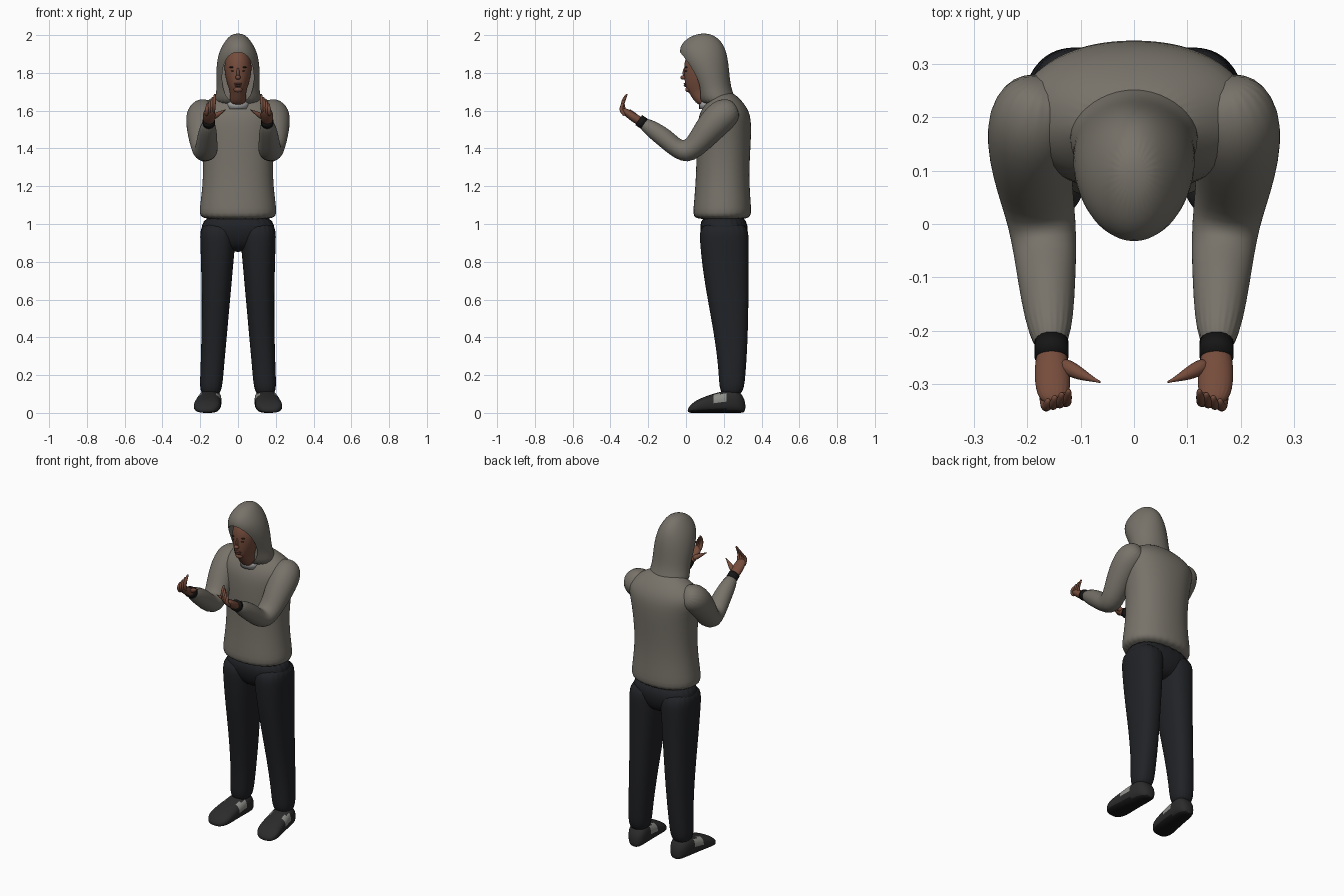
import bpy
import math
from mathutils import Vector

cube = bpy.data.objects.get("Cube")
if cube:
    bpy.data.objects.remove(cube, do_unlink=True)

X, Y, Z = Vector((1, 0, 0)), Vector((0, 1, 0)), Vector((0, 0, 1))


def material(name, red, green, blue):
    mat = bpy.data.materials.new(name)
    mat.use_nodes = True
    colour = (red, green, blue, 1)
    mat.diffuse_color = colour
    bsdf = next(node for node in mat.node_tree.nodes if node.type == "BSDF_PRINCIPLED")
    bsdf.inputs["Base Color"].default_value = colour
    return mat


FABRIC = material("hoodie grey", .185, .17, .143)
TROUSER = material("trouser black", .015, .016, .019)
SHOE = material("shoe charcoal", .024, .024, .024)
SOLE = material("sole black", .008, .008, .008)
PATCH = material("shoe patch grey", .27, .27, .25)
SKIN = material("brown skin", .18, .073, .045)
LIP = material("lip brown", .12, .045, .032)
HAIR = material("brow dark brown", .03, .015, .01)
SHIRT = material("shirt light grey", .4, .4, .4)


def signed_power(value, exponent):
    return math.copysign(abs(value) ** exponent, value)


def loft(name, sections, mats, axis=None, sides=20, power=2, mirror=False, levels=2):
    """Skin superellipse sections (centre, rx, ry), square to the path or to a fixed axis."""
    centres = [Vector(section[0]) for section in sections]
    verts, faces, last = [], [], len(sections) - 1
    for i, (_, rx, ry) in enumerate(sections):
        along = axis or (centres[min(i + 1, last)] - centres[max(i - 1, 0)]).normalized()
        across = Y if abs(along.x) > .8 else X
        across = (across - across.dot(along) * along).normalized()
        up = along.cross(across)
        for k in range(sides):
            angle = math.tau * k / sides
            p = signed_power(math.cos(angle), 2 / power) * rx
            q = signed_power(math.sin(angle), 2 / power) * ry
            verts.append(centres[i] + across * p + up * q)
    for i in range(last):
        start, end = i * sides, (i + 1) * sides
        for k in range(sides):
            following = (k + 1) % sides
            faces.append((start + k, start + following, end + following, end + k))
    faces.append(tuple(reversed(range(sides))))
    faces.append(tuple(range(last * sides, len(verts))))
    mesh = bpy.data.meshes.new(name)
    mesh.from_pydata(verts, [], faces)
    for mat in mats:
        mesh.materials.append(mat)
    for face in mesh.polygons:
        face.use_smooth = True
    part = bpy.data.objects.new(name, mesh)
    bpy.context.collection.objects.link(part)
    if mirror:
        part.modifiers.new("Mirror", "MIRROR").use_mirror_merge = False
    if levels:
        smooth = part.modifiers.new("Smooth", "SUBSURF")
        smooth.levels = smooth.render_levels = levels
    return part


def body(name, rows, mat, **options):
    """Upright centred form from rows of height, half width, front and back."""
    sections = [((0, (front + back) / 2, z), half, (back - front) / 2)
                for z, half, front, back in rows]
    return loft(name, sections, [mat], axis=Z, **options)


def tube(name, path, mat, **options):
    """Mirrored round limb from points of x, y, z and radius."""
    sections = [((x, y, z), radius, radius) for x, y, z, radius in path]
    return loft(name, sections, [mat], mirror=True, **options)


def ball(name, centre, radii, mat, mirror=False):
    sections = []
    for i in range(7):
        angle = math.pi * (i + .2) / 6.4
        width = math.sin(angle)
        centre_here = Vector(centre) - Z * radii[2] * math.cos(angle)
        sections.append((centre_here, radii[0] * width, radii[1] * width))
    return loft(name, sections, [mat], axis=Z, sides=12, mirror=mirror, levels=1)


# Hoodie body, from hem to neck
body("hoodie_body", [
    (1.02, .2, .04, .34), (1.06, .21, .035, .35), (1.25, .178, .055, .33),
    (1.5, .2, .055, .35), (1.6, .24, .07, .34), (1.67, .14, .13, .28),
    (1.7, .08, .15, .24)], FABRIC, sides=28, power=2.2)

# Sleeves, bent at the elbow
tube("sleeve", [
    (.17, .27, 1.62, .05), (.19, .2, 1.59, .095), (.195, .1, 1.48, .075),
    (.17, 0, 1.35, .064), (.164, -.1, 1.45, .056), (.155, -.25, 1.55, .037)], FABRIC)
tube("cuff_lining", [(.155, -.22, 1.53, .032), (.155, -.25, 1.55, .032)], SOLE, levels=0)

# Hood with a face opening
hood = body("hood", [
    (1.62, .14, .07, .29), (1.7, .11, .06, .24), (1.8, .118, .01, .23),
    (1.9, .108, -.045, .22), (1.97, .07, -.02, .19), (2.01, .03, .06, .13)],
    FABRIC, sides=28)
cutter = loft("hood_cutter", [((0, y, 1.775), .084, .134) for y in (.1, -.2)],
              [FABRIC], axis=-Y, sides=40, power=2.2, levels=0)
cutter.hide_render = True
cut = hood.modifiers.new("Opening", "BOOLEAN")
cut.operation, cut.object = "DIFFERENCE", cutter
bpy.ops.object.select_all(action="DESELECT")
bpy.context.view_layer.objects.active = hood
hood.select_set(True)
for modifier_name in ("Smooth", "Opening"):
    bpy.ops.object.modifier_apply(modifier=modifier_name)
bpy.data.objects.remove(cutter, do_unlink=True)
bpy.ops.object.shade_smooth_by_angle(angle=math.radians(40))

# Head and face
body("head", [
    (1.62, .05, .06, .17), (1.69, .04, .02, .15), (1.72, .05, -.005, .16),
    (1.8, .075, -.012, .17), (1.88, .07, -.01, .17), (1.94, .03, .04, .13)],
    SKIN, sides=24)
ball("nose_bridge", (0, -.005, 1.8), (.009, .014, .03), SKIN)
ball("nose_tip", (0, -.014, 1.776), (.016, .018, .012), SKIN)
ball("upper_lip", (0, -.002, 1.742), (.023, .011, .006), LIP)
ball("lower_lip", (0, -.002, 1.732), (.02, .011, .006), LIP)
ball("chin", (0, .012, 1.712), (.025, .017, .015), SKIN)
ball("eye", (.028, .002, 1.81), (.012, .007, .004), HAIR, mirror=True)
ball("brow", (.03, .002, 1.83), (.018, .008, .004), HAIR, mirror=True)
body("shirt_collar", [(1.61, .06, .07, .18), (1.655, .06, .07, .18)], SHIRT, levels=0)

# Palms
loft("palm", [
    ((.155, -.22, 1.53), .025, .022), ((.154, -.28, 1.565), .036, .026),
    ((.15, -.34, 1.61), .03, .015)], [SKIN], mirror=True)

# Fingers, each shorter and further out than the last
for i, finger in enumerate(("index", "middle", "ring", "little")):
    base = Vector((.132 + .012 * i, -.32, 1.59 - .005 * i))
    tip = Vector((.122 + .013 * i, -.31 - .006 * i, 1.69 - .017 * i))
    path = []
    for k in range(6):
        along = k / 5
        point = base.lerp(tip, along) - Y * .02 * math.sin(math.pi * along)
        path.append((*point, .011 - .006 * along ** 3))
    tube(finger + "_finger", path, SKIN, sides=10, levels=1)
tube("thumb", [(.14, -.26, 1.56, .017), (.1, -.283, 1.586, .014),
               (.06, -.298, 1.608, .006)], SKIN, sides=12)

# Trouser seat
body("trouser_seat", [
    (.85, .07, .13, .28), (.93, .2, .075, .33), (1.06, .2, .065, .33)],
    TROUSER, sides=24, power=2.4)

# Trouser legs, narrowing from the hip and set back towards the ankle
leg = []
for i in range(9):
    fall = i / 8
    inner, outer = .003 + .085 * fall, .205 - .012 * math.sin(math.pi * fall)
    front = .068 + .11 * math.sin(math.pi / 2 * fall) ** 2
    back = .333 - .03 * fall ** 4
    centre = ((inner + outer) / 2, (front + back) / 2, 1.02 - .94 * fall)
    leg.append((centre, (outer - inner) / 2, (back - front) / 2))
loft("trouser_leg", leg, [TROUSER], axis=-Z, power=2.4, mirror=True)

# Shoes, from heel to toe, turned slightly outward
foot = []
for i in range(10):
    reach = i / 9
    rounding = 1 - .5 * (2 * reach - 1) ** 8
    half_width = (.056 + .02 * reach) * rounding
    half_height = (.025 + .04 * math.cos(math.pi / 2 * reach)) * rounding
    foot.append(((.14 + .03 * reach, .316 - .308 * reach, half_height),
                 half_width, half_height))
shoe = loft("shoe", foot, [SHOE, SOLE, PATCH], axis=-Y, sides=24, power=2.6, mirror=True)
for face in shoe.data.polygons:
    spot = face.center
    if face.normal.z < -.6:
        face.material_index = 1
    elif .14 < spot.y < .2 and .06 < spot.z < .1:
        face.material_index = 2
